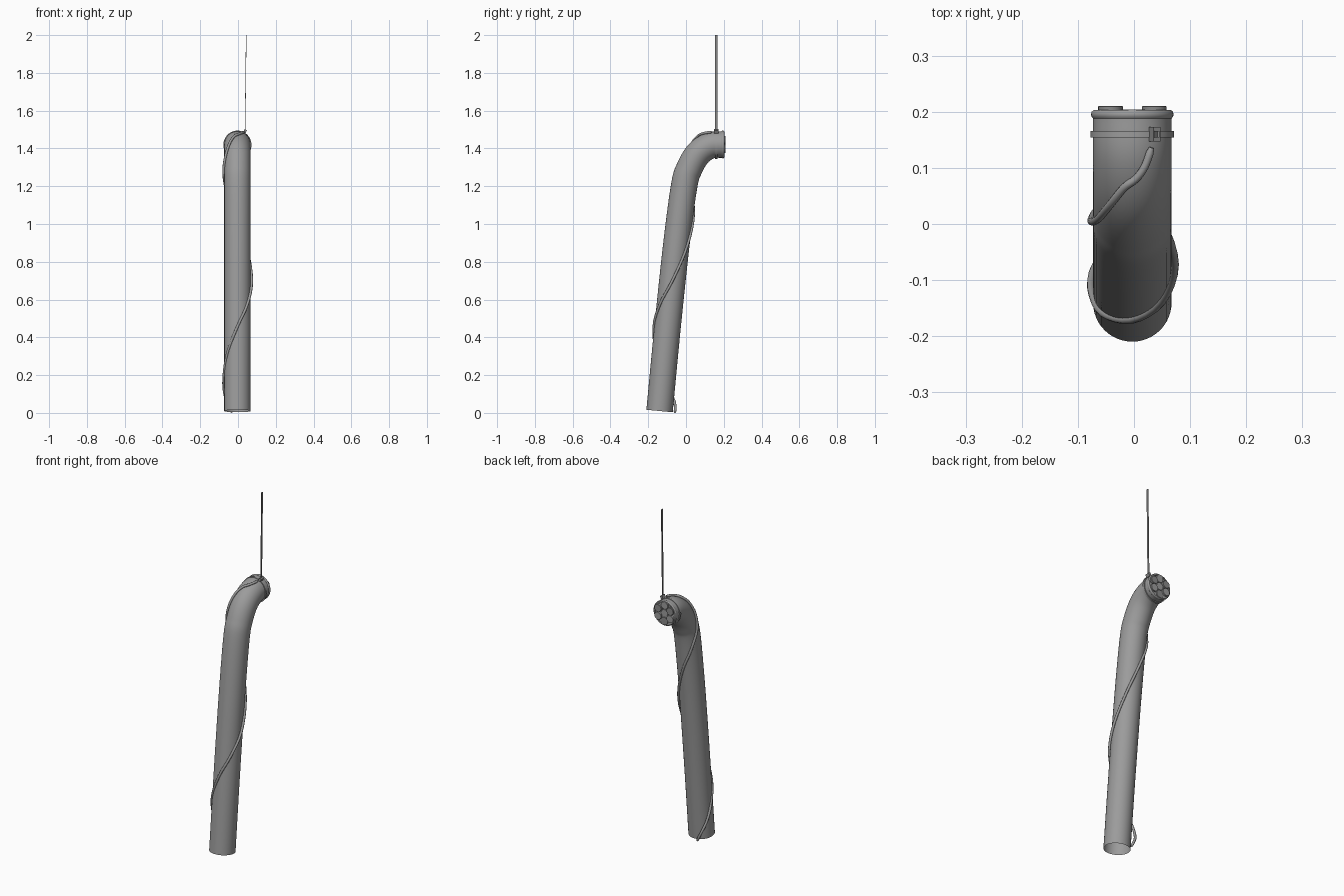
import bpy, bmesh, math
from mathutils import Vector, Matrix

if "Cube" in bpy.data.objects:
    bpy.data.objects.remove(bpy.data.objects["Cube"])

CX, R = -0.003, 0.07


def material(name, v):
    m = bpy.data.materials.new(name)
    m.diffuse_color = (v, v, v, 1)
    m.use_nodes = True
    m.node_tree.nodes["Principled BSDF"].inputs["Base Color"].default_value = m.diffuse_color
    return m


GREY = material("mid_grey", 0.33)
DARK = material("dark_grey", 0.25)


def finish(name, bm, smooth=True, mat=GREY):
    me = bpy.data.meshes.new(name)
    bm.to_mesh(me)
    bm.free()
    me.materials.append(mat)
    ob = bpy.data.objects.new(name, me)
    bpy.context.collection.objects.link(ob)
    if smooth:
        bpy.context.view_layer.objects.active = ob
        ob.select_set(True)
        bpy.ops.object.shade_smooth_by_angle(angle=math.radians(40))
        ob.select_set(False)
    return ob


def catmull(pts, n):
    pts = [Vector(p) for p in pts]
    pts = [2 * pts[0] - pts[1]] + pts + [2 * pts[-1] - pts[-2]]
    out = []
    for a, b, c, d in zip(pts, pts[1:], pts[2:], pts[3:]):
        for i in range(n):
            t = i / n
            out.append(0.5 * (2 * b + (c - a) * t + (2 * a - 5 * b + 4 * c - d) * t * t
                              + (3 * b - a - 3 * c + d) * t ** 3))
    return out + [pts[-2]]


def sweep(name, path, radii, sides, open_start=False, mat=GREY):
    """Round tube along a path, capped unless the start is left open."""
    bm = bmesh.new()
    rings, u = [], Vector((1, 0, 0))
    for i, p in enumerate(path):
        t = (path[min(i + 1, len(path) - 1)] - path[max(i - 1, 0)]).normalized()
        u = (u - t * u.dot(t)).normalized()
        v = t.cross(u)
        rings.append([bm.verts.new(p + radii[i] * (u * math.cos(a) + v * math.sin(a)))
                      for a in (2 * math.pi * k / sides for k in range(sides))])
    for a, b in zip(rings, rings[1:]):
        for k in range(sides):
            bm.faces.new((a[k], a[(k + 1) % sides], b[(k + 1) % sides], b[k]))
    if not open_start:
        bm.faces.new(rings[0][::-1])
    bm.faces.new(rings[-1])
    return finish(name, bm, mat=mat)


def lathe_y(name, profile, centre, sides=48):
    """Closed (radius, y) profile turned around the y direction."""
    bm = bmesh.new()
    rings = [[bm.verts.new((centre[0] + r * math.cos(a), y, centre[1] + r * math.sin(a)))
              for a in (2 * math.pi * k / sides for k in range(sides))] for r, y in profile]
    for a, b in zip(rings, rings[1:] + rings[:1]):
        for k in range(sides):
            bm.faces.new((a[k], a[(k + 1) % sides], b[(k + 1) % sides], b[k]))
    bmesh.ops.recalc_face_normals(bm, faces=bm.faces)
    return finish(name, bm)


def box(name, centre, size, rot=None):
    bm = bmesh.new()
    bmesh.ops.create_cube(bm, size=1)
    bmesh.ops.transform(bm, verts=bm.verts, matrix=Matrix.Translation(centre)
                        @ (rot or Matrix.Identity(4)) @ Matrix.Diagonal((*size, 1)))
    return finish(name, bm, False, DARK)


# thick bent pipe, open at the bottom
axis = catmull([(CX, -0.140, 0.010), (CX, -0.098, 0.45), (CX, -0.050, 0.90), (CX, -0.010, 1.20),
                (CX, 0.018, 1.295), (CX, 0.066, 1.374), (CX, 0.130, 1.416), (CX, 0.198, 1.421)], 10)
sweep("pipe", axis, [R] * len(axis), 48, open_start=True)

# soft rim at the upper end
ZC = 1.421
lathe_y("end_rim", [(0.062, 0.190), (0.070, 0.188), (0.0725, 0.191), (0.0735, 0.195),
                    (0.0725, 0.200), (0.069, 0.203), (0.062, 0.203)], (CX, ZC))

# bundle of cores showing at the upper end
cores = [(0, 0)] + [(0.045 * math.cos(math.radians(a)), 0.045 * math.sin(math.radians(a)))
                    for a in range(30, 390, 60)]
for i, (x, z) in enumerate(cores):
    y = 0.204 if abs(x) < 0.01 else 0.210
    sweep("core_%d" % i, [Vector((CX + x, 0.19, ZC + z)), Vector((CX + x, y - 0.001, ZC + z)),
                          Vector((CX + x, y, ZC + z))], [0.022, 0.022, 0.021], 20,
          mat=(GREY, DARK)[i % 2])

# thin cord spiralling down the pipe: (height along pipe, angle, distance from axis)
turns = [(0.012, -250, 0.086), (0.07, -232, 0.092), (0.20, -180, 0.072), (0.45, -90, 0.073),
         (0.70, 0, 0.076), (1.03, 90, 0.073), (1.27, 180, 0.073), (1.385, 238, 0.075),
         (1.409, 275, 0.075), (1.4195, 297, 0.076)]
cord = []
for s in catmull([(z, a / 100, d) for z, a, d in turns], 6):
    i = min(range(len(axis) - 1), key=lambda k: abs((axis[k].z + axis[k + 1].z) / 2 - s.x))
    t = (axis[i + 1] - axis[i])
    f = max(-0.1, min(1, (s.x - axis[i].z) / t.z))
    p, t = axis[i] + t * f, t.normalized()
    a = math.radians(s.y * 100)
    cord.append(p + s.z * (Vector((1, 0, 0)) * math.cos(a) + Vector((0, t.z, -t.y)) * math.sin(a)))
cord = catmull(cord[::3], 4)
low = min(c.z for c in cord)
for c in cord:
    c.z += max(0, 0.1 - c.z) / (0.1 - low) * (0.002 - low)
sweep("spiral_cord", cord, [0.0045] + [0.007] * (len(cord) - 2) + [0.0045], 12)

# strap clamped around the pipe
lathe_y("tie_strap", [(0.069, 0.154), (0.0745, 0.154), (0.0745, 0.166), (0.069, 0.166)], (CX, 1.419))

# strap buckle and long upright tail
tilt = Matrix.Rotation(math.radians(25), 4, 'Y')
box("tie_buckle", (0.037, 0.160, 1.491), (0.014, 0.026, 0.018), tilt)
box("tie_tail", (0.0405, 0.160, 1.745), (0.003, 0.012, 0.51),
    Matrix.Rotation(math.radians(0.7), 4, 'Y'))
